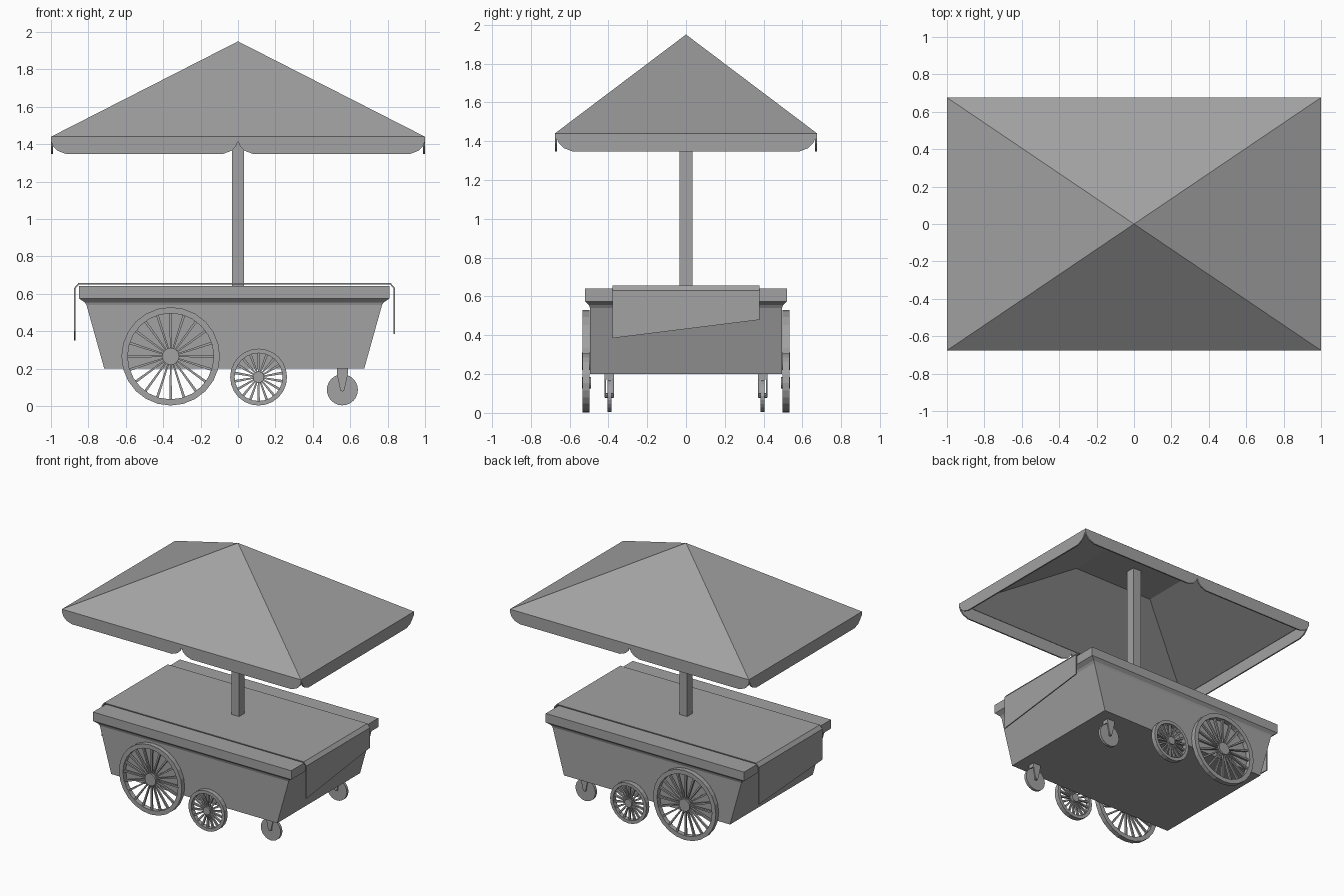
import bpy
import bmesh
from math import sin, cos, pi, tau
from mathutils import Vector, Matrix

cube = bpy.data.objects.get("Cube")
if cube:
    bpy.data.objects.remove(cube, do_unlink=True)

grey = bpy.data.materials.new("plain_grey")
grey.use_nodes = True
grey.diffuse_color = (0.36, 0.36, 0.36, 1)
grey.node_tree.nodes["Principled BSDF"].inputs["Base Color"].default_value = (0.36, 0.36, 0.36, 1)


def finish(bm, name):
    bmesh.ops.recalc_face_normals(bm, faces=bm.faces)
    mesh = bpy.data.meshes.new(name)
    bm.to_mesh(mesh)
    bm.free()
    mesh.materials.append(grey)
    obj = bpy.data.objects.new(name, mesh)
    bpy.context.collection.objects.link(obj)
    return obj


def rect(bm, cx, hx, hy, z):
    """Ring of four corners at one height."""
    return [bm.verts.new((cx + sx * hx, sy * hy, z))
            for sx, sy in ((-1, -1), (1, -1), (1, 1), (-1, 1))]


def bridge(bm, a, b):
    n = len(a)
    for i in range(n):
        j = (i + 1) % n
        bm.faces.new((a[i], a[j], b[j], b[i]))


def prism(bm, near, far):
    """Solid between two matching outlines."""
    a = [bm.verts.new(p) for p in near]
    b = [bm.verts.new(p) for p in far]
    bm.faces.new(a)
    bm.faces.new(b[::-1])
    bridge(bm, a, b)


def slab_y(bm, outline, y0, y1):
    """Outline in x and z, given thickness along y."""
    prism(bm, [(x, y0, z) for x, z in outline], [(x, y1, z) for x, z in outline])


def circle(cx, cz, r, n):
    return [(cx + r * cos(tau * i / n), cz + r * sin(tau * i / n)) for i in range(n)]


# Cart body: tapered tub, flared moulding and upright rim
bm = bmesh.new()
rings = [rect(bm, -0.02, hx, hy, z) for hx, hy, z in (
    (0.695, 0.495, 0.2), (0.79, 0.495, 0.54), (0.80, 0.5, 0.555),
    (0.83, 0.52, 0.575), (0.83, 0.52, 0.642))]
bm.faces.new(rings[0][::-1])
bm.faces.new(rings[-1])
for lower, upper in zip(rings, rings[1:]):
    bridge(bm, lower, upper)
finish(bm, "cart_body")

# Cloth over the top, with slanted hems hanging at both ends
bm = bmesh.new()
rows = []
for y, left_hem, right_hem in ((-0.38, 0.40, 0.385), (0.38, 0.35, 0.48)):
    path = ((-0.872, left_hem), (-0.872, 0.63), (-0.852, 0.654),
            (0.815, 0.654), (0.835, 0.63), (0.835, right_hem))
    rows.append([bm.verts.new((x, y, z)) for x, z in path])
for i in range(len(rows[0]) - 1):
    bm.faces.new((rows[0][i], rows[0][i + 1], rows[1][i + 1], rows[1][i]))
cloth = finish(bm, "table_cloth")
solid = cloth.modifiers.new("thickness", "SOLIDIFY")
solid.thickness = 0.008
solid.offset = 0

# Canopy pole
bm = bmesh.new()
foot, top = rect(bm, 0, 0.033, 0.033, 0.64), rect(bm, 0, 0.033, 0.033, 1.775)
bridge(bm, foot, top)
bm.faces.new(foot)
bm.faces.new(top)
finish(bm, "canopy_pole")

# Canopy roof: pyramid outside, hollow with a small flat ceiling inside
bm = bmesh.new()
eave = rect(bm, 0, 1.0, 0.676, 1.44)
inner = rect(bm, 0, 0.985, 0.661, 1.435)
ceiling = rect(bm, 0, 0.33, 0.223, 1.77)
apex = bm.verts.new((0, 0, 1.95))
for i in range(4):
    bm.faces.new((eave[i], eave[(i + 1) % 4], apex))
bridge(bm, eave, inner)
bridge(bm, inner, ceiling)
bm.faces.new(ceiling)
finish(bm, "canopy_roof")


# Hanging flaps with rounded lower corners
def flap(start, end):
    lower = ((0, 1.415), (0.012, 1.388), (0.035, 1.365), (0.08, 1.348))
    return ([(start, 1.44)] + [(start + d, z) for d, z in lower]
            + [(end - d, z) for d, z in reversed(lower)] + [(end, 1.44)])


for side, word in ((-1, "front"), (1, "back")):
    bm = bmesh.new()
    for span in ((-1.0, 0), (0, 1.0)):
        slab_y(bm, flap(*span), side * 0.676, side * 0.666)
    finish(bm, word + "_canopy_flaps")
for side, word in ((-1, "right"), (1, "left")):
    bm = bmesh.new()
    outline = flap(-0.666, 0.666)
    prism(bm, [(side, y, z) for y, z in outline],
          [(side * 0.99, y, z) for y, z in outline])
    finish(bm, word + "_canopy_flap")


# Spoked wheels: felloe ring, hub and tapered spokes
def spoked_wheel(name, cx, r, inner_r, hub_r, spokes, side):
    bm = bmesh.new()
    cz, y0, y1 = r + 0.003, side * 0.498, side * 0.533
    n = 24
    loops = []
    for radius, y in ((r, y0), (r, y1), (inner_r, y1), (inner_r, y0)):
        loops.append([bm.verts.new((x, y, z)) for x, z in circle(cx, cz, radius, n)])
    for i in range(4):
        bridge(bm, loops[i], loops[(i + 1) % 4])
    slab_y(bm, circle(cx, cz, hub_r, 16), side * 0.49, side * 0.535)
    for k in range(spokes):
        a = tau * k / spokes + pi / 2
        out, across = Vector((cos(a), sin(a))), Vector((-sin(a), cos(a)))
        c = Vector((cx, cz))
        near, far = out * hub_r * 0.9, out * (inner_r + 0.005)
        w0, w1 = across * 0.004, across * 0.007
        slab_y(bm, (c + near - w0, c + far - w1, c + far + w1, c + near + w0),
               side * 0.508, side * 0.523)
    finish(bm, name)


# Casters: forked bracket and solid disc
def caster(word, side):
    x, y = 0.558, side * 0.395
    bm = bmesh.new()
    slab_y(bm, [(x - 0.03, 0.2), (x - 0.03, 0.172), (x + 0.03, 0.172), (x + 0.03, 0.2)],
           y - 0.025, y + 0.025)
    cheek = [(x - 0.03, 0.175), (x - 0.014, 0.1), (x, 0.08), (x + 0.014, 0.1), (x + 0.03, 0.175)]
    for s in (-1, 1):
        slab_y(bm, cheek, y + s * 0.017, y + s * 0.025)
    slab_y(bm, circle(x, 0.09, 0.012, 8), y - 0.022, y + 0.022)
    finish(bm, word + "_caster_fork")
    bm = bmesh.new()
    slab_y(bm, circle(x, 0.087, 0.083, 24), y - 0.01, y + 0.01)
    finish(bm, word + "_caster_wheel")


for side, word in ((-1, "front"), (1, "back")):
    spoked_wheel(word + "_large_wheel", -0.36, 0.263, 0.23, 0.046, 20, side)
    spoked_wheel(word + "_small_wheel", 0.11, 0.152, 0.128, 0.03, 18, side)
    caster(word, side)
